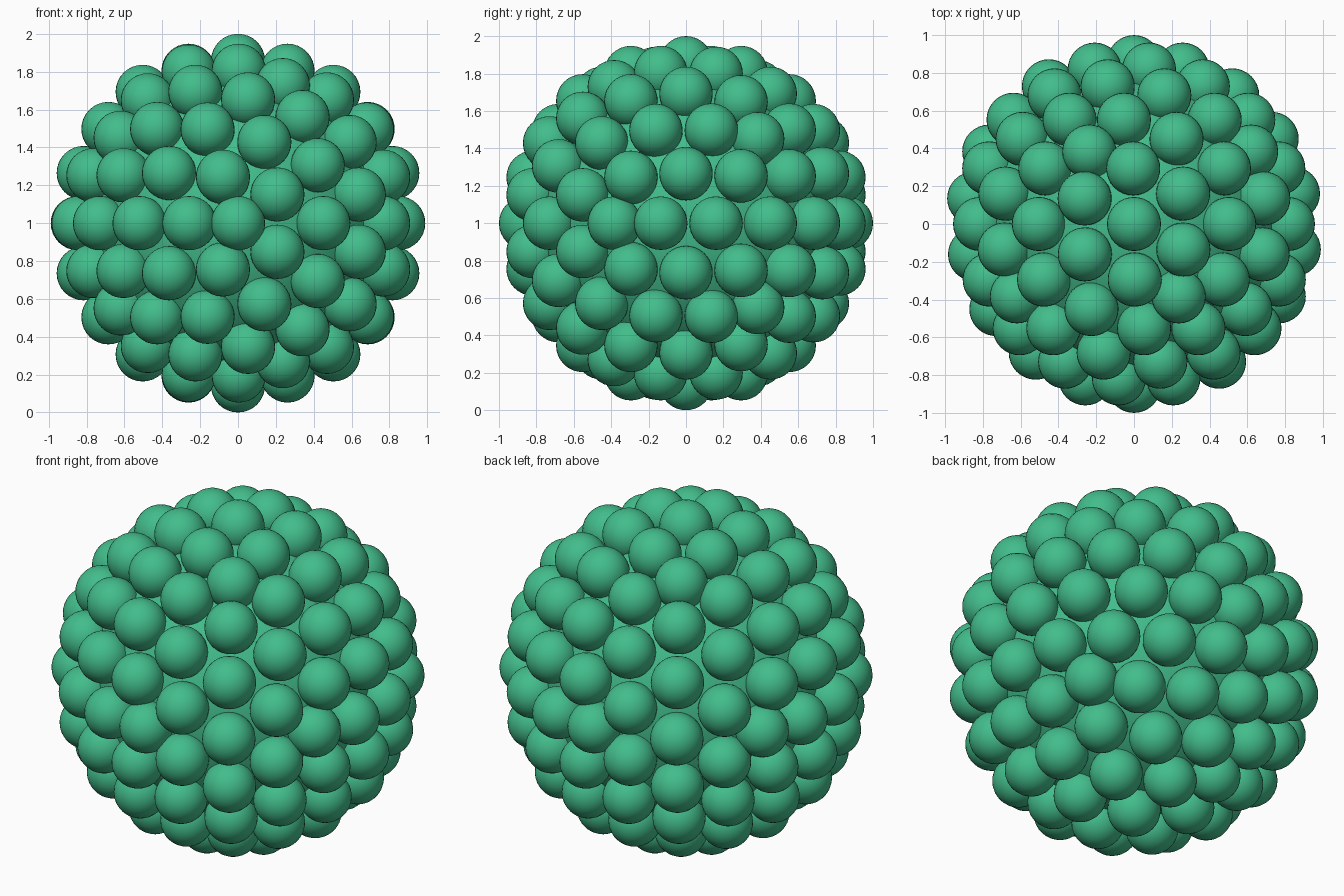
import bpy, bmesh, math
from mathutils import Matrix, Vector

if "Cube" in bpy.data.objects:
    bpy.data.objects.remove(bpy.data.objects["Cube"])

BEAD_R = 0.143            # bead radius
SHELL_R = 1.0 - BEAD_R    # distance of bead centres from the middle
CORE_R = 0.82
CENTRE = Vector((0, 0, 1))

green = bpy.data.materials.new("green")
green.diffuse_color = (0.055, 0.51, 0.26, 1)
green.use_nodes = True
green.node_tree.nodes["Principled BSDF"].inputs["Base Color"].default_value = green.diffuse_color


def sphere_mesh(name, radius, segments, rings):
    bm = bmesh.new()
    bmesh.ops.create_uvsphere(bm, u_segments=segments, v_segments=rings, radius=radius)
    for f in bm.faces:
        f.smooth = True
    mesh = bpy.data.meshes.new(name)
    bm.to_mesh(mesh)
    bm.free()
    mesh.materials.append(green)
    return mesh


def place(name, mesh, location):
    obj = bpy.data.objects.new(name, mesh)
    obj.location = location
    bpy.context.collection.objects.link(obj)


# Core ball showing through the gaps
place("core", sphere_mesh("core", CORE_R, 64, 32), CENTRE)

# Bead directions: corners and face centres of an 80-face geodesic ball,
# turned so that a five-fold corner faces the front
bm = bmesh.new()
bmesh.ops.create_icosphere(bm, subdivisions=2, radius=1.0)
bmesh.ops.rotate(bm, verts=bm.verts, cent=(0, 0, 0),
                 matrix=Matrix.Rotation(math.radians(90), 3, 'X'))
directions = [v.co.normalized() for v in bm.verts]
directions += [f.calc_center_median().normalized() for f in bm.faces]
bm.free()

# Beads studding the shell
bead = sphere_mesh("bead", BEAD_R, 32, 16)
for i, d in enumerate(directions):
    place(f"bead_{i:03d}", bead, CENTRE + d * SHELL_R)
